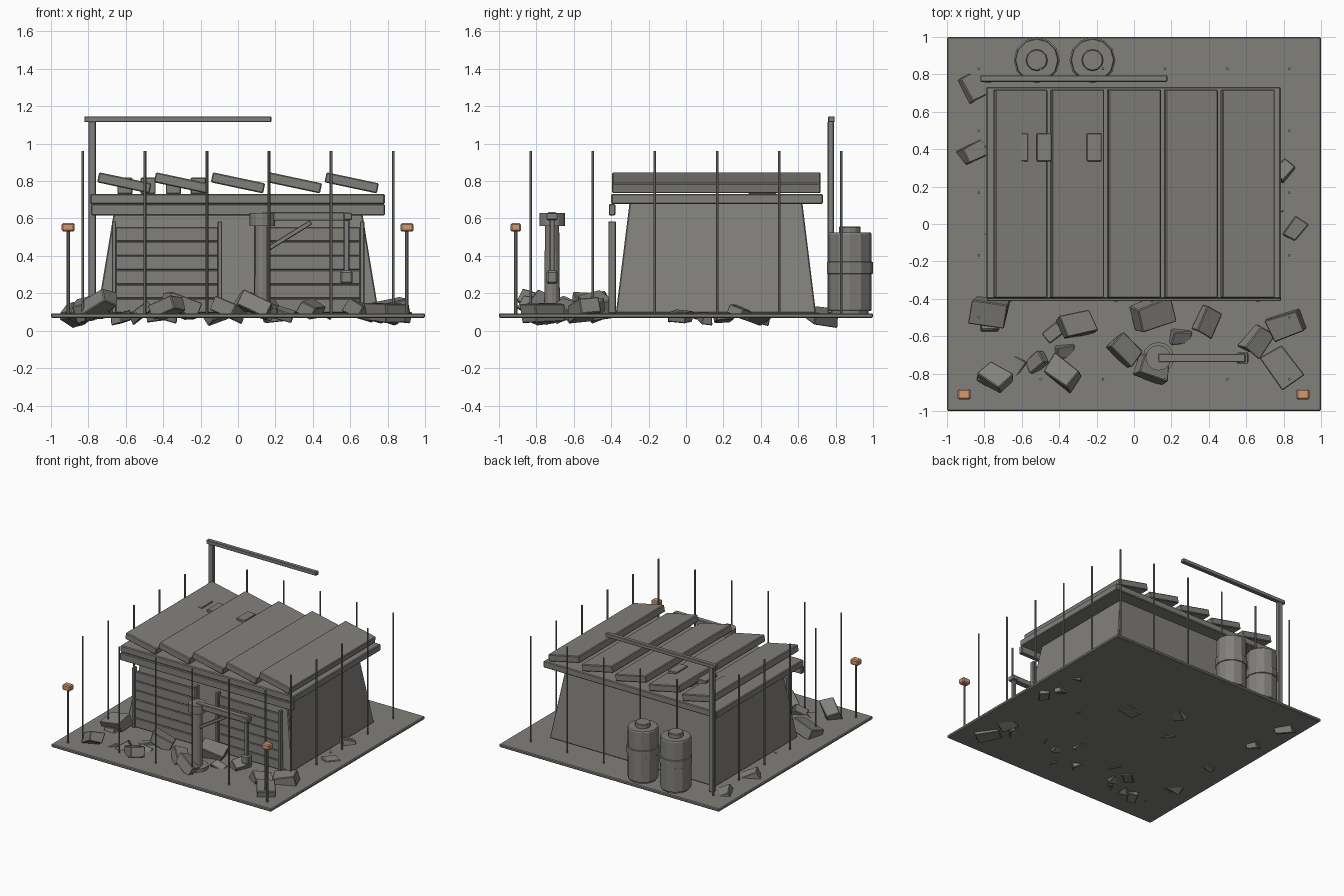
import bpy, bmesh, math, random
from mathutils import Vector, Matrix, Euler

if "Cube" in bpy.data.objects:
    bpy.data.objects.remove(bpy.data.objects["Cube"])

random.seed(7)


def material(name, rgb):
    m = bpy.data.materials.new(name)
    m.diffuse_color = (*rgb, 1)
    m.use_nodes = True
    m.node_tree.nodes["Principled BSDF"].inputs["Base Color"].default_value = m.diffuse_color
    return m


GREY = material("concrete grey", (0.22, 0.215, 0.20))
ORANGE = material("lamp orange", (0.66, 0.32, 0.17))


def add(name, bm, mat=GREY, bevel=0.0, smooth=False):
    bmesh.ops.recalc_face_normals(bm, faces=bm.faces)
    me = bpy.data.meshes.new(name)
    bm.to_mesh(me)
    bm.free()
    me.materials.append(mat)
    ob = bpy.data.objects.new(name, me)
    bpy.context.collection.objects.link(ob)
    if bevel:
        b = ob.modifiers.new("bevel", 'BEVEL')
        b.width, b.segments = bevel, 1
    return ob


def box(name, x, y, z, mat=GREY, bevel=0.004, rot=(0, 0, 0)):
    """Box from (min, max) ranges, turned about its own centre."""
    lo, hi = Vector((x[0], y[0], z[0])), Vector((x[1], y[1], z[1]))
    bm = bmesh.new()
    bmesh.ops.create_cube(bm, size=1)
    bmesh.ops.scale(bm, vec=hi - lo, verts=bm.verts)
    bm.transform(Matrix.Translation((lo + hi) / 2) @ Euler(rot).to_matrix().to_4x4())
    return add(name, bm, mat, bevel)


def lathe(name, x, y, profile, sides=12):
    """Closed turned shape from (radius, z) rings."""
    bm = bmesh.new()
    rings = [[bm.verts.new((x + r * math.cos(2 * math.pi * i / sides),
                            y + r * math.sin(2 * math.pi * i / sides), z))
              for i in range(sides)] for r, z in profile]
    for a, b in zip(rings, rings[1:]):
        for i in range(sides):
            j = (i + 1) % sides
            bm.faces.new((a[i], a[j], b[j], b[i]))
    bm.faces.new(rings[0])
    bm.faces.new(rings[-1])
    return add(name, bm)


# Ground plate
box("ground_plate", (-1, 1), (-1, 1), (0.068, 0.093), bevel=0.006)

# Bunker body with leaning walls
bm = bmesh.new()
bmesh.ops.create_cube(bm, size=1)
for v in bm.verts:
    top = v.co.z > 0
    v.co = ((0.655 if top else 0.753) * (1 if v.co.x > 0 else -1),
            0.16 + (0.462 if top else 0.535) * (1 if v.co.y > 0 else -1),
            0.685 if top else 0.093)
add("bunker_walls", bm, bevel=0.006)

# Roof slab and front lintel
box("roof_slab", (-0.79, 0.785), (-0.40, 0.732), (0.677, 0.731), bevel=0.006)
box("front_lintel", (-0.785, 0.785), (-0.413, -0.378), (0.617, 0.677))

# Tilted roof panels
for i in range(5):
    cx = (i - 2) * 0.304
    box(f"roof_panel_{i + 1}", (cx - 0.143, cx + 0.143), (-0.395, 0.72),
        (0.763, 0.818), bevel=0.006, rot=(0, math.radians(12), 0))

# Roof vents
for i, cx in enumerate((-0.605, -0.48, -0.345, -0.213)):
    box(f"roof_vent_{i + 1}", (cx - 0.04, cx + 0.04), (0.335, 0.485), (0.731, 0.818))

# Slatted shutters with side posts
for side, name in ((-1, "left"), (1, "right")):
    mid = side * 0.38
    for k in range(6):
        z = 0.095 + k * 0.0765
        box(f"{name}_shutter_slat_{k + 1}", (mid - 0.275, mid + 0.275),
            (-0.40, -0.377), (z, z + 0.0765), bevel=0.005)
    for e in (-1, 1):
        px = mid + e * 0.283
        box(f"{name}_shutter_post", (px - 0.012, px + 0.012), (-0.415, -0.375), (0.093, 0.585))

# Gantry behind the bunker
box("gantry_post", (-0.80, -0.76), (0.757, 0.79), (0.093, 1.12))
box("gantry_beam", (-0.822, 0.178), (0.76, 0.795), (1.115, 1.146))

# Barrels
for i, bx in enumerate((-0.52, -0.222)):
    lathe(f"barrel_{i + 1}", bx, 0.876, [
        (0.112, 0.105), (0.117, 0.113), (0.117, 0.303), (0.123, 0.306),
        (0.123, 0.367), (0.117, 0.37), (0.117, 0.515), (0.112, 0.524),
        (0.058, 0.524), (0.058, 0.553), (0.053, 0.558)])
    lathe(f"barrel_foot_{i + 1}", bx, 0.876, [(0.10, 0.09), (0.10, 0.107)])

# Fence of thin rods around the edge
steps = [-0.83 + i * 0.332 for i in range(6)]
for i, x in enumerate(steps):
    for j, y in enumerate(steps):
        if i in (0, 5) or j in (0, 5):
            lathe("fence_rod", x, y, [(0.0075, 0.09), (0.0075, 0.96)], 6)

# Corner lamps
for x in (-0.908, 0.903):
    lathe("lamp_pole", x, -0.91, [(0.009, 0.09), (0.009, 0.535)], 8)
    box("lamp_head", (x - 0.035, x + 0.035), (-0.938, -0.882), (0.53, 0.575), ORANGE, 0.008)

# Hoist: column, arm, brace and hanging weight
HX, HY = 0.13, -0.716
lathe("hoist_column", HX, HY, [(0.085, 0.09), (0.085, 0.12), (0.042, 0.12), (0.038, 0.56),
                               (0.068, 0.56), (0.068, 0.628)])
box("hoist_arm", (0.13, 0.595), (HY - 0.022, HY + 0.022), (0.588, 0.634))
box("hoist_arm_tip", (0.565, 0.61), (HY - 0.03, HY + 0.03), (0.592, 0.63))
a, b = Vector((0.155, 0.435)), Vector((0.39, 0.58))
c, d = (a + b) / 2, b - a
box("hoist_brace", (c.x - d.length / 2, c.x + d.length / 2), (HY - 0.014, HY + 0.014),
    (c.y - 0.013, c.y + 0.013), rot=(0, -math.atan2(d.y, d.x), 0))
box("hoist_rod", (0.565, 0.595), (HY - 0.013, HY + 0.013), (0.31, 0.60))
box("hoist_weight", (0.546, 0.613), (HY - 0.03, HY + 0.03), (0.25, 0.322), bevel=0.01)

# Rubble: x, y, size, heading in degrees
rubble = (
    (-.87, .73, .16, -60), (-.86, .38, .14, 25), (-.80, -.07, .08, 0), (.80, .28, .12, 50),
    (.81, .10, .09, 20), (.86, -.03, .12, 55), (-.77, -.47, .19, -10), (-.77, -.54, .11, 0),
    (-.31, -.54, .18, 15), (-.43, -.58, .12, 40), (-.37, -.68, .10, 10), (-.52, -.74, .13, 40),
    (-.38, -.80, .18, -35), (-.74, -.82, .17, -35), (-.63, -.77, .11, 60), (.10, -.48, .20, 20),
    (.39, -.52, .16, 65), (.25, -.60, .11, 0), (-.05, -.67, .16, -45), (.10, -.77, .17, -20),
    (.66, -.62, .16, 55), (.82, -.54, .19, 20), (.79, -.76, .20, -55),
    (.20, .20, .15, 10), (-.30, .05, .15, 40), (.45, -.10, .14, 70), (-.10, .40, .14, 30))
for i, (x, y, s, h) in enumerate(rubble):
    bm = bmesh.new()
    bmesh.ops.create_cube(bm, size=1)
    for v in bm.verts:
        v.co *= random.uniform(0.8, 1.1)
    bmesh.ops.scale(bm, vec=(s, s * 0.68, s * 0.5), verts=bm.verts)
    tilt = Euler((random.uniform(-.5, .5), random.uniform(-.5, .5), math.radians(h)))
    bm.transform(tilt.to_matrix().to_4x4())
    low = min(v.co.z for v in bm.verts)
    # each chunk is sunk a little through the plate
    bm.transform(Matrix.Translation((x, y, random.uniform(0.02, 0.06) - low)))
    if i == 0:
        bm.transform(Matrix.Translation((0, 0, -min(v.co.z for v in bm.verts))))
        bm.transform(Matrix.Translation((0, 0, 0.012)))
    add(f"rubble_{i + 1}", bm, bevel=0.005)
